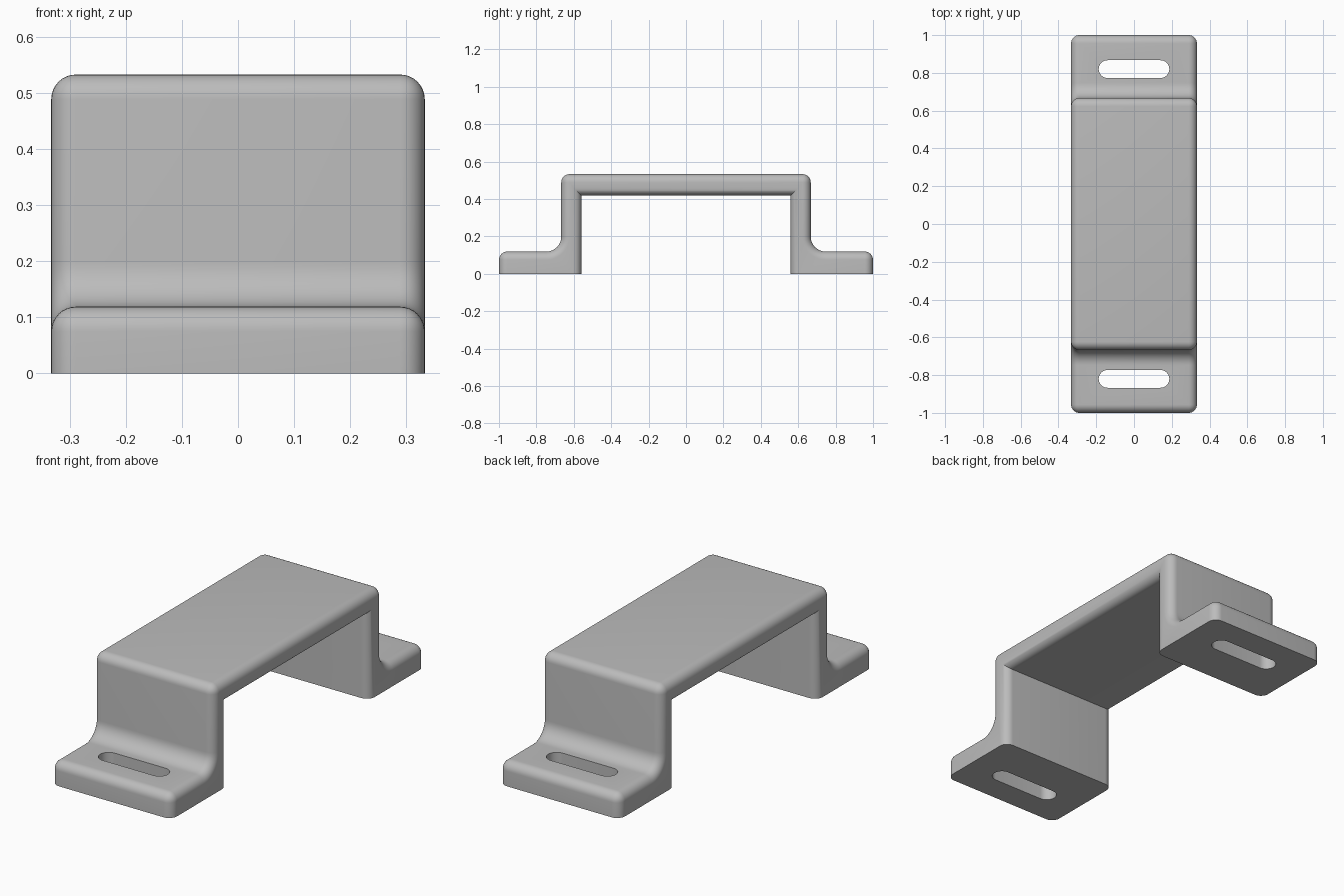
import bpy, bmesh, math

if "Cube" in bpy.data.objects:
    bpy.data.objects.remove(bpy.data.objects["Cube"])

W, R = 0.333, 0.044          # half width, edge rounding
grey = bpy.data.materials.new("light_grey")
grey.diffuse_color = (0.5, 0.5, 0.5, 1)
grey.use_nodes = True
grey.node_tree.nodes["Principled BSDF"].inputs["Base Color"].default_value = grey.diffuse_color


def prism(name, points, to3d, lo, hi):
    """Extrude a 2D outline between lo and hi; returns the object."""
    bm = bmesh.new()
    a = [bm.verts.new(to3d(p, lo)) for p in points]
    b = [bm.verts.new(to3d(p, hi)) for p in points]
    bm.faces.new(a)
    bm.faces.new(b[::-1])
    n = len(points)
    for i in range(n):
        j = (i + 1) % n
        bm.faces.new((a[i], b[i], b[j], a[j]))
    bmesh.ops.recalc_face_normals(bm, faces=bm.faces[:])
    me = bpy.data.meshes.new(name)
    bm.to_mesh(me)
    bm.free()
    ob = bpy.data.objects.new(name, me)
    bpy.context.collection.objects.link(ob)
    me.materials.append(grey)
    return ob


# Side profile of one half, from inner corner round to the top, then mirrored
half = [(0.56, 0.42), (0.56, 0), (1, 0), (1, 0.119)]
for i in range(11):
    t = math.radians(270 - 9 * i)
    half.append((0.747 + 0.08 * math.cos(t), 0.199 + 0.08 * math.sin(t)))
half.append((0.667, 0.533))
profile = half + [(-y, z) for y, z in reversed(half)]
bracket = prism("bracket", profile, lambda p, x: (x, p[0], p[1]), -W, W)

# Round the outer rims and convex corners; keep base and inner corners sharp
bm = bmesh.new()
bm.from_mesh(bracket.data)
rim = []
for e in bm.edges:
    p, q = (v.co for v in e.verts)
    if max(p.z, q.z) < 0.001:
        continue
    across = abs(p.x - q.x) > 0.1
    if across:
        corner = (abs(p.y) > 0.99) or p.z > 0.53
        if not corner:
            continue
    rim.append(e)
bmesh.ops.bevel(bm, geom=rim, offset=R, offset_type='OFFSET', segments=8,
                profile=0.5, affect='EDGES', clamp_overlap=False)
bmesh.ops.recalc_face_normals(bm, faces=bm.faces[:])
bm.to_mesh(bracket.data)
bm.free()

# Slotted screw holes in both feet
r, hx = 0.047, 0.14
slot = []
for sx, start in ((1, -90), (-1, 90)):
    for i in range(17):
        t = math.radians(start + 180 * i / 16)
        slot.append((sx * hx + r * math.cos(t), r * math.sin(t)))
for s in (-1, 1):
    cutter = prism("slot_cutter", slot,
                   lambda p, z: (p[0], p[1] + s * 0.82, z), -0.1, 0.25)
    cutter.hide_render = True
    cutter.hide_set(True)
    m = bracket.modifiers.new("slot", 'BOOLEAN')
    m.operation, m.solver, m.object = 'DIFFERENCE', 'EXACT', cutter

# Apply the cuts, remove the cutters and shade smooth
bpy.context.view_layer.objects.active = bracket
bracket.select_set(True)
for m in list(bracket.modifiers):
    c = m.object
    bpy.ops.object.modifier_apply(modifier=m.name)
    bpy.data.objects.remove(c)
bpy.ops.object.shade_smooth_by_angle(angle=math.radians(30))
